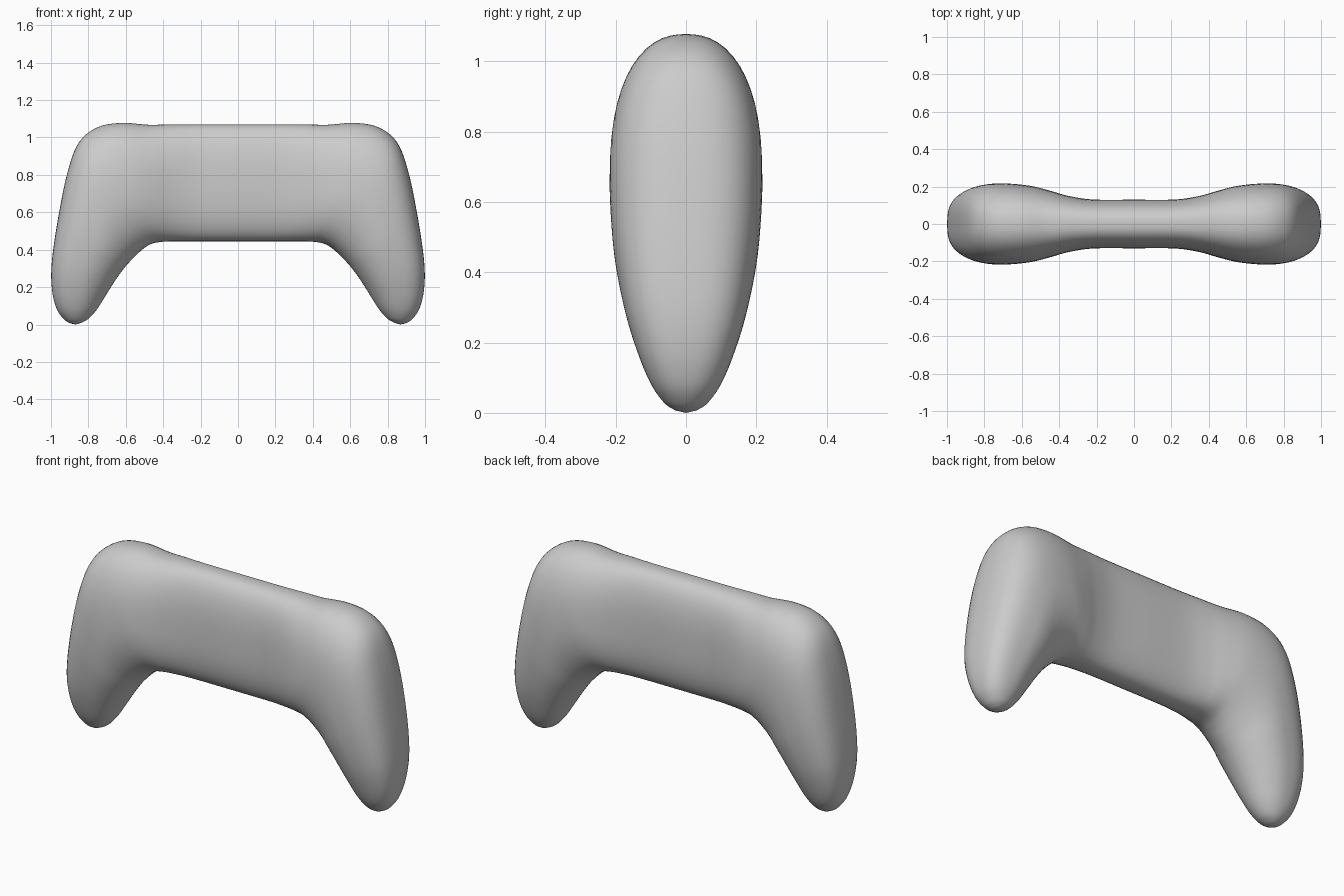
import bpy, bmesh, math
from mathutils import Vector

if "Cube" in bpy.data.objects:
    bpy.data.objects.remove(bpy.data.objects["Cube"])

# Stations from the middle to the grip tip:
# outer edge x,z / inner edge x,z / half thickness / bluntness outer, inner
STATIONS = [
    (0.00, 1.070, 0.00, 0.445, 0.130, 2.6, 2.6),
    (0.22, 1.070, 0.22, 0.445, 0.131, 2.6, 2.6),
    (0.36, 1.070, 0.34, 0.445, 0.150, 2.5, 2.6),
    (0.48, 1.068, 0.41, 0.442, 0.176, 2.4, 2.5),
    (0.62, 1.078, 0.46, 0.432, 0.200, 2.3, 2.3),
    (0.75, 1.055, 0.50, 0.410, 0.212, 2.3, 2.2),
    (0.85, 0.975, 0.535, 0.380, 0.217, 2.4, 2.1),
    (0.91, 0.820, 0.57, 0.345, 0.215, 2.6, 2.0),
    (0.96, 0.580, 0.61, 0.300, 0.202, 2.8, 2.0),
    (0.995, 0.340, 0.66, 0.230, 0.172, 2.9, 2.0),
    (0.995, 0.190, 0.71, 0.150, 0.137, 2.7, 2.0),
    (0.97, 0.085, 0.755, 0.080, 0.100, 2.4, 2.0),
    (0.93, 0.027, 0.80, 0.030, 0.062, 2.1, 2.0),
    (0.895, 0.006, 0.84, 0.008, 0.030, 2.0, 2.0),
]
TIP = Vector((0.868, 0, 0.0))
SEG, STEPS = 56, 5


def catmull(p0, p1, p2, p3, t):
    return [0.5 * (2 * b + (c - a) * t + (2 * a - 5 * b + 4 * c - d) * t * t
            + (3 * b - a - 3 * c + d) * t ** 3) for a, b, c, d in zip(p0, p1, p2, p3)]


def mirrored(s):
    return (-s[0], s[1], -s[2]) + s[3:]


def ring(bm, s):
    """Rounded cross-section stretched between the outer and inner edge."""
    outer, inner = Vector((s[0], 0, s[1])), Vector((s[2], 0, s[3]))
    mid, half = (outer + inner) / 2, (outer - inner) / 2
    verts = []
    for i in range(SEG):
        a = 2 * math.pi * i / SEG
        c, n = math.cos(a), math.sin(a)
        p = s[5] if c > 0 else s[6]
        r = (abs(c) ** p + abs(n) ** p) ** (-1 / p)
        verts.append(bm.verts.new(mid + half * c * r + Vector((0, s[4] * n * r, 0))))
    return verts


# Body and both grips as one continuous loft
full = [mirrored(s) for s in reversed(STATIONS[1:])] + STATIONS
sections = []
for k in range(len(full) - 1):
    a, d = full[max(k - 1, 0)], full[min(k + 2, len(full) - 1)]
    sections += [catmull(a, full[k], full[k + 1], d, j / STEPS) for j in range(STEPS)]
sections.append(full[-1])

bm = bmesh.new()
rings = [ring(bm, s) for s in sections]
for a, b in zip(rings, rings[1:]):
    for i in range(SEG):
        j = (i + 1) % SEG
        bm.faces.new((a[i], a[j], b[j], b[i]))

# Grip tips
for end, sign in ((rings[0], -1), (rings[-1], 1)):
    tip = bm.verts.new((sign * TIP.x, 0, TIP.z))
    for i in range(SEG):
        bm.faces.new((end[i], end[(i + 1) % SEG], tip))
bmesh.ops.recalc_face_normals(bm, faces=bm.faces)
for f in bm.faces:
    f.smooth = True
mesh = bpy.data.meshes.new("controller_body")
bm.to_mesh(mesh)
bm.free()
body = bpy.data.objects.new("controller_body", mesh)
bpy.context.collection.objects.link(body)
